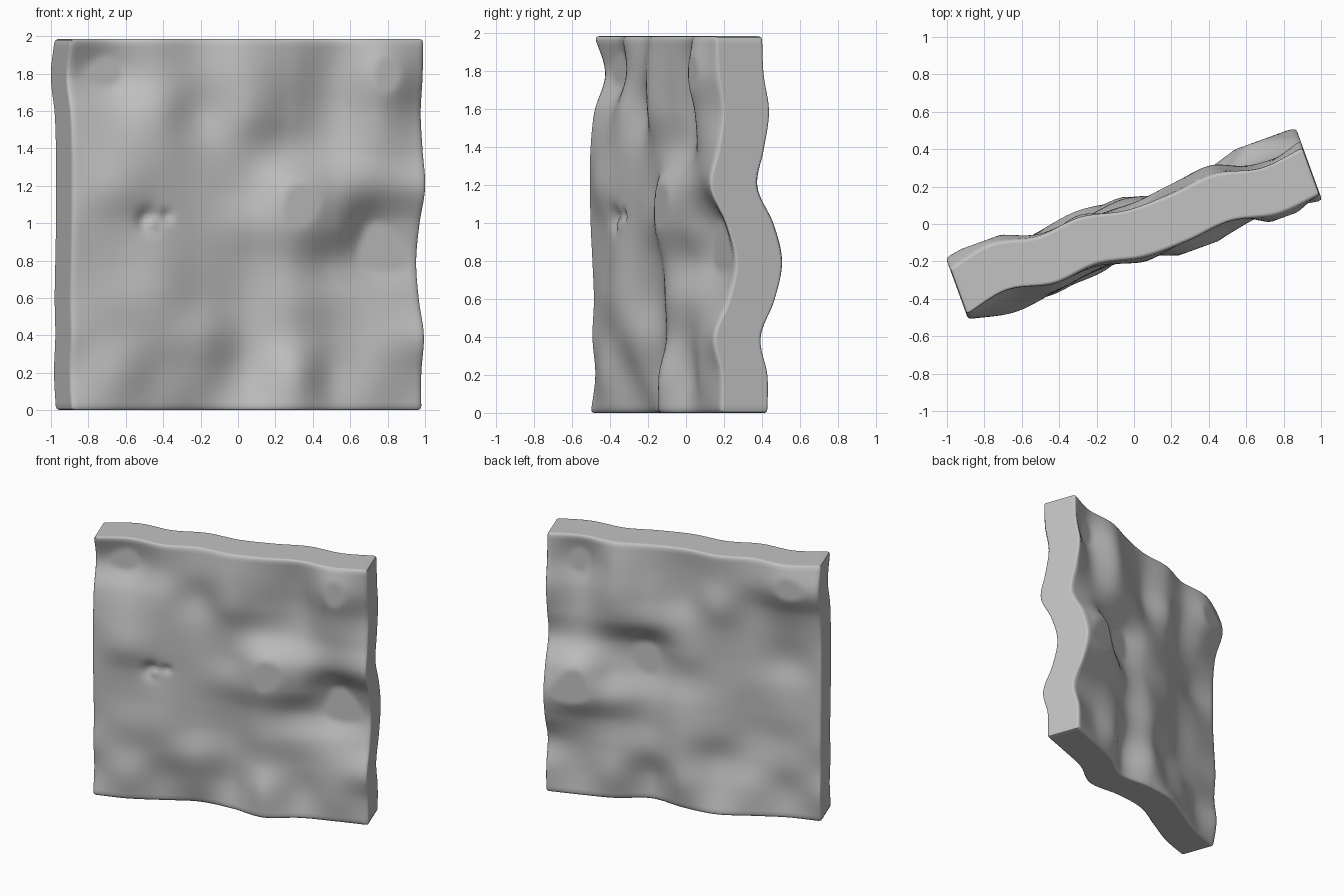
import bpy, bmesh, math
from mathutils import Vector, Matrix

if "Cube" in bpy.data.objects:
    bpy.data.objects.remove(bpy.data.objects["Cube"])

HALF_LEN, HALF_THICK, HEIGHT = 0.998, 0.135, 1.985
ROUND = 0.02           # softened rim
LOW, HIGH = -0.095, 0.065  # flat limits of the waves
TILT = math.radians(20)

# Wave offsets in hundredths: rows from bottom to top, columns from left to right
WAVES = [
    [-3, -3, 1, 5, 0, -9, -3, -2, -2],
    [0, -5, 0, 0, 3, -9, 0, -4, -2],
    [-2, -3, -4, -4, 2, -4, -1, -4, -6],
    [-1, -4, -6, -1, 2, -5, -2, 0, 2],
    [-2, -3, -5, -1, 0, -5, 2, 8, 6],
    [-3, -4, -4, -2, -4, -10, -5, 7, 1],
    [-3, -8, -5, -2, -2, -10, -7, -4, -8],
    [-3, -5, -5, -1, -2, 0, 1, -5, -4],
    [-1, 0, -4, 2, -6, -1, 3, -7, -1],
    [5, 8, 0, 0, -6, -3, 1, -11, -4],
    [-1, 4, -1, 1, -4, -4, -2, -7, -5],
]


def spline(vals, t):
    """Smooth curve through evenly spaced values, t from 0 to 1."""
    n = len(vals) - 1
    t = min(max(t, 0.0), 1.0) * n
    i = min(int(t), n - 1)
    f = t - i
    b, c = vals[i], vals[i + 1]
    a = vals[i - 1] if i > 0 else 2 * b - c
    d = vals[i + 2] if i + 2 <= n else 2 * c - b
    return b + 0.5 * f * (c - a + f * (2*a - 5*b + 4*c - d + f * (3*(b - c) + d - a)))


def wave(u, z):
    s = (u + HALF_LEN) / (2 * HALF_LEN)
    h = spline([spline(row, s) for row in WAVES], z / HEIGHT) / 100
    return min(max(h, LOW), HIGH)


def dent(u, z):
    """Small chipped pit with a raised core on the front."""
    d = 0.0
    for cu, cz, r, depth in ((-0.57, 1.02, 0.06, 0.04), (-0.46, 1.04, 0.03, 0.025),
                             (-0.55, 1.00, 0.03, -0.03)):
        d += depth * math.exp(-((u - cu) ** 2 + (z - cz) ** 2) / r ** 2)
    return d


# Wavy slab: finely divided box, rounded rim, then bent by the waves
bm = bmesh.new()
bmesh.ops.create_cube(bm, size=2)
bmesh.ops.subdivide_edges(bm, edges=bm.edges[:], cuts=89, use_grid_fill=True)
half = Vector((HALF_LEN, HALF_THICK, HEIGHT / 2))
for v in bm.verts:
    p = Vector([a * h for a, h in zip(v.co, half)])
    core = Vector([min(max(a, ROUND - h), h - ROUND) for a, h in zip(p, half)])
    p = core + (p - core).normalized() * ROUND if (p - core).length > 1e-6 else p
    p.z += HEIGHT / 2
    front = p.y < -HALF_THICK + 0.002
    p.y += wave(p.x, p.z) + (dent(p.x, p.z) if front else 0.0)
    v.co = p
bmesh.ops.rotate(bm, verts=bm.verts[:], cent=(0, 0, 0), matrix=Matrix.Rotation(TILT, 3, 'Z'))

# Centre the slab on the ground
for k in (0, 1):
    cs = [v.co[k] for v in bm.verts]
    mid = (min(cs) + max(cs)) / 2
    for v in bm.verts:
        v.co[k] -= mid

bmesh.ops.recalc_face_normals(bm, faces=bm.faces[:])
mesh = bpy.data.meshes.new("wavy_slab")
bm.to_mesh(mesh)
bm.free()
slab = bpy.data.objects.new("wavy_slab", mesh)
bpy.context.scene.collection.objects.link(slab)

# Plain stone grey
grey = bpy.data.materials.new("stone_grey")
grey.diffuse_color = (0.54, 0.54, 0.54, 1)
grey.use_nodes = True
grey.node_tree.nodes["Principled BSDF"].inputs["Base Color"].default_value = grey.diffuse_color
mesh.materials.append(grey)

bpy.context.view_layer.objects.active = slab
slab.select_set(True)
bpy.ops.object.shade_smooth_by_angle(angle=math.radians(40))
